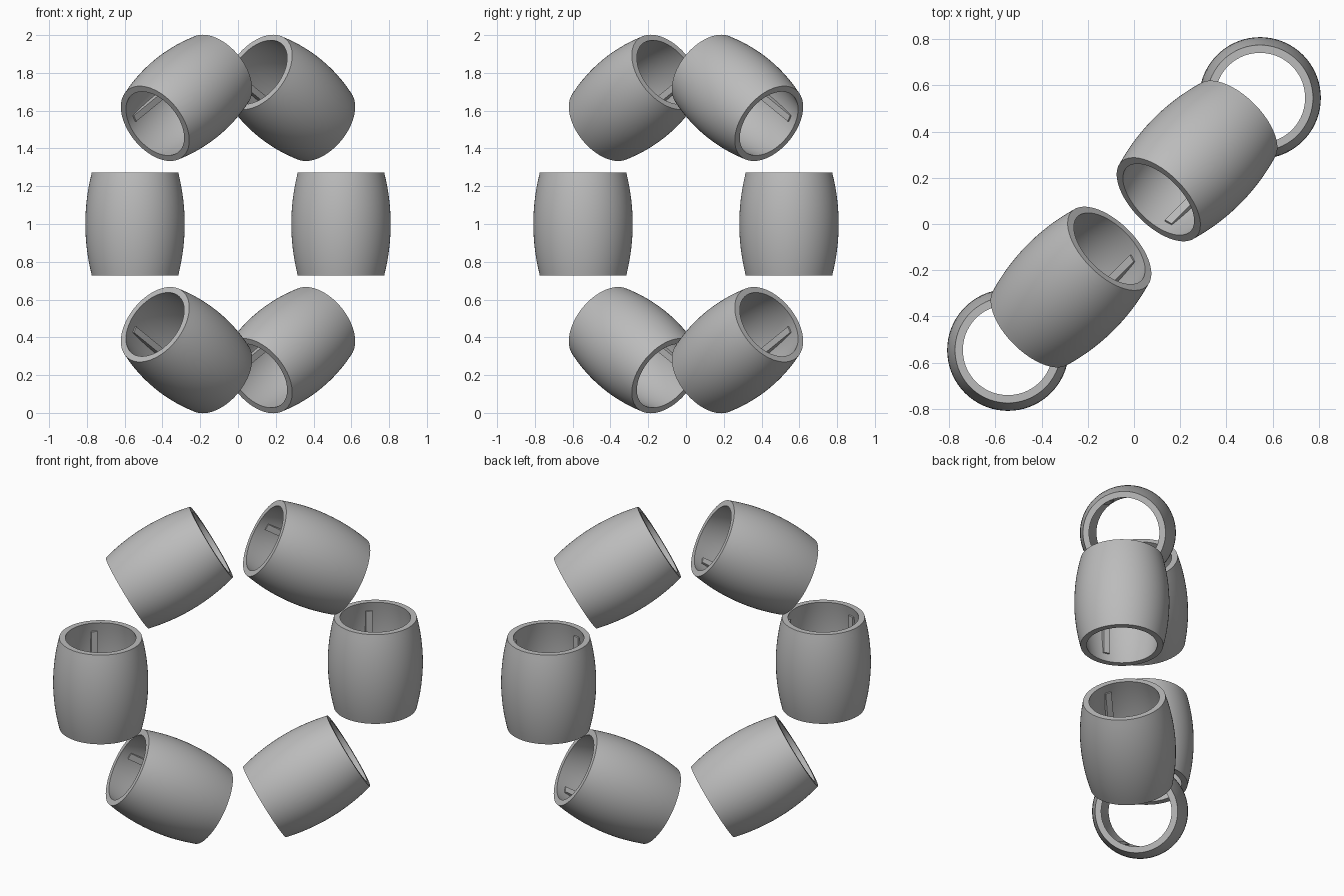
import bpy, bmesh, math
from mathutils import Matrix, Vector

cube = bpy.data.objects.get("Cube")
if cube:
    bpy.data.objects.remove(cube, do_unlink=True)

RING_R = 0.771        # ring centre to bead centre
HALF = 0.272          # half bead length
STEPS = 16            # profile divisions along the bead

grey = bpy.data.materials.new("plain grey")
grey.use_nodes = True
GREY = (0.5, 0.5, 0.5, 1)
grey.diffuse_color = GREY
grey.node_tree.nodes["Principled BSDF"].inputs["Base Color"].default_value = GREY


def finish_mesh(bm, name):
    bmesh.ops.recalc_face_normals(bm, faces=bm.faces[:])
    mesh = bpy.data.meshes.new(name)
    bm.to_mesh(mesh)
    bm.free()
    mesh.materials.append(grey)
    return mesh


def bulge(end_r, mid_r):
    """Barrel profile from bottom to top."""
    pts = []
    for i in range(STEPS + 1):
        s = 2 * i / STEPS - 1
        pts.append(Vector((mid_r - (mid_r - end_r) * s * s, 0, s * HALF)))
    return pts


# Hollow barrel, turned from a closed profile
bm = bmesh.new()
profile = bulge(0.229, 0.263) + bulge(0.195, 0.226)[::-1]
verts = [bm.verts.new(p) for p in profile]
edges = [bm.edges.new((v, verts[i - 1])) for i, v in enumerate(verts)]
bmesh.ops.spin(bm, geom=verts + edges, cent=(0, 0, 0), axis=(0, 0, 1),
               angle=math.tau, steps=72)
bmesh.ops.remove_doubles(bm, verts=bm.verts[:], dist=0.0001)
barrel_mesh = finish_mesh(bm, "barrel")

# Three straight ribs along the inside wall
bm = bmesh.new()
for k in range(3):
    place = (Matrix.Rotation(k * math.tau / 3, 4, 'Z')
             @ Matrix.Translation((0.215, 0, 0))
             @ Matrix.Diagonal((0.038, 0.036, 0.436, 1)))
    bmesh.ops.create_cube(bm, size=1, matrix=place)
rib_mesh = finish_mesh(bm, "inner_ribs")

# Six beads around an upright ring set on the diagonal
across = Vector((1, 1, 0)).normalized()
normal = Vector((-1, 1, 0)).normalized()
up = Vector((0, 0, 1))
for k in range(6):
    a = k * math.tau / 6
    radial = across * math.cos(a) + up * math.sin(a)
    tangent = up * math.cos(a) - across * math.sin(a)
    frame = Matrix((normal, tangent.cross(normal), tangent)).transposed().to_4x4()
    frame.translation = radial * RING_R + up
    for name, mesh in (("barrel", barrel_mesh), ("inner_ribs", rib_mesh)):
        ob = bpy.data.objects.new(f"{name}_{k + 1}", mesh)
        ob.matrix_world = frame
        bpy.context.collection.objects.link(ob)

# Smooth walls with crisp rims
bpy.ops.object.select_all(action='DESELECT')
barrel = bpy.data.objects["barrel_1"]
barrel.select_set(True)
bpy.context.view_layer.objects.active = barrel
bpy.ops.object.shade_smooth_by_angle(angle=math.radians(30))
